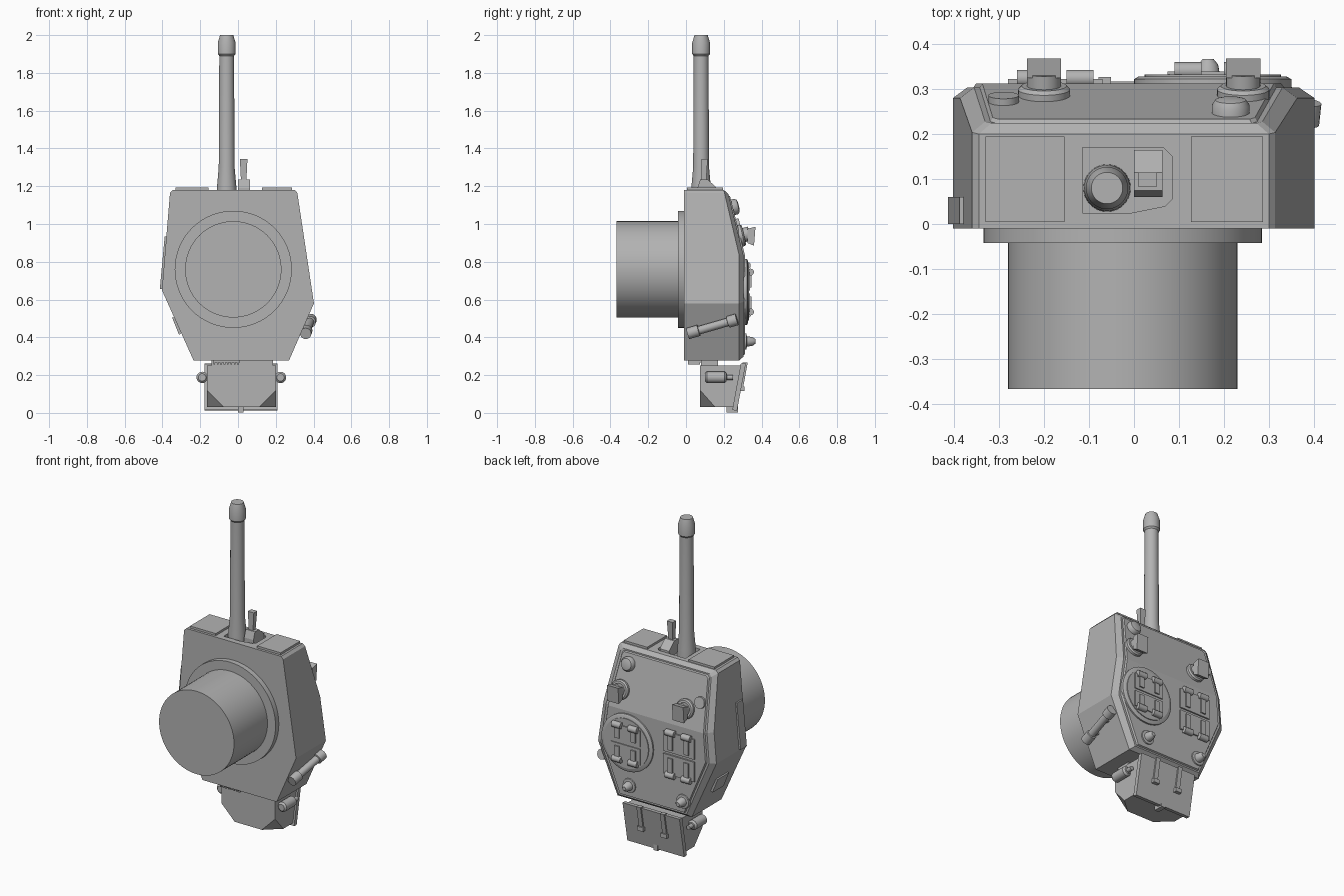
import bpy, bmesh, math
from mathutils import Vector

if "Cube" in bpy.data.objects:
    bpy.data.objects.remove(bpy.data.objects["Cube"])

GREY = (0.45, 0.45, 0.45, 1)
mat = bpy.data.materials.new("armour grey")
mat.use_nodes = True
mat.diffuse_color = GREY
mat.node_tree.nodes["Principled BSDF"].inputs["Base Color"].default_value = GREY


def finish(name, bm, smooth=False):
    bmesh.ops.recalc_face_normals(bm, faces=bm.faces)
    me = bpy.data.meshes.new(name)
    bm.to_mesh(me)
    bm.free()
    ob = bpy.data.objects.new(name, me)
    bpy.context.collection.objects.link(ob)
    me.materials.append(mat)
    if smooth:
        bpy.ops.object.select_all(action='DESELECT')
        ob.select_set(True)
        bpy.context.view_layer.objects.active = ob
        bpy.ops.object.shade_smooth_by_angle(angle=math.radians(35))
    return ob


def hull(name, pts):
    bm = bmesh.new()
    for p in pts:
        bm.verts.new(p)
    bmesh.ops.convex_hull(bm, input=bm.verts)
    bmesh.ops.dissolve_limit(bm, angle_limit=0.01, verts=bm.verts, edges=bm.edges)
    return finish(name, bm)


def box(name, xs, ys, zs):
    return hull(name, [(x, y, z) for x in xs for y in ys for z in zs])


def prism(name, outline, depth):
    """Extrude a 3D outline by a depth vector."""
    return hull(name, [Vector(p) for p in outline] + [Vector(p) + Vector(depth) for p in outline])


def turned(name, start, axis, profile, n=32):
    """Revolve (distance, radius) pairs around an axis from a start point."""
    axis = Vector(axis).normalized()
    rot = axis.to_track_quat('Z', 'Y')
    bm = bmesh.new()
    rings = []
    for d, r in profile:
        rings.append([bm.verts.new(Vector(start) + rot @ Vector(
            (r * math.cos(math.tau * i / n), r * math.sin(math.tau * i / n), d))) for i in range(n)])
    for a, b in zip(rings, rings[1:]):
        for i in range(n):
            j = (i + 1) % n
            bm.faces.new((a[i], a[j], b[j], b[i]))
    bm.faces.new(rings[0])
    bm.faces.new(rings[-1])
    return finish(name, bm, True)


# Armoured shell: outline, bevelled roof edge and raised roof plate
outline = [(-0.345, 1.18), (0.30, 1.18), (0.314, 1.165), (0.363, 0.84), (0.402, 0.58),
           (0.27, 0.277), (-0.235, 0.277), (-0.403, 0.65), (-0.387, 0.84), (-0.36, 1.165)]
KNEE = 0.84


def roof_y(z):
    return 0.28 - max(0, z - KNEE) * 0.235


bm = bmesh.new()
rings = []
for scale_x, scale_z, lift in ((1, 1, None), (1, 1, 0), (0.915, 0.955, 0.024),
                               (0.88, 0.935, 0.024), (0.865, 0.925, 0.033)):
    ring = []
    for x, z in outline:
        y = -0.01 if lift is None else roof_y(z) + lift
        ring.append(bm.verts.new((-0.02 + (x + 0.02) * scale_x, y, 0.73 + (z - 0.73) * scale_z)))
    rings.append(ring)
for a, b in zip(rings, rings[1:]):
    for i in range(len(a)):
        j = (i + 1) % len(a)
        bm.faces.new((a[i], a[j], b[j], b[i]))
bm.faces.new(rings[0])
bm.faces.new(rings[-1][3:9])
bm.faces.new(rings[-1][8:] + rings[-1][:4])
shell = finish("turret_shell", bm)

# Recess around the gun in the front face
recess = [(-0.115, 0.025), (-0.005, 0.025), (0.005, 0.04), (0.07, 0.04), (0.085, 0.055),
          (0.085, 0.15), (0.065, 0.17), (-0.115, 0.17)]
cutter = prism("recess_cutter", [(x, y, 1.15) for x, y in recess], (0, 0, 0.1))
cutter.hide_render = True
cut = shell.modifiers.new("gun_recess", 'BOOLEAN')
cut.operation = 'DIFFERENCE'
cut.object = cutter
bpy.context.view_layer.objects.active = shell
shell.select_set(True)
bpy.ops.object.modifier_apply(modifier=cut.name)
bpy.data.objects.remove(cutter)

# Front armour plates
box("front_plate_right", (-0.33, -0.155), (0.005, 0.195), (1.17, 1.193))
box("front_plate_left", (0.127, 0.287), (0.005, 0.195), (1.17, 1.193))

# Turret ring and basket
turned("turret_ring", (-0.025, 0, 0.76), (0, -1, 0), [(0, 0.31), (0.042, 0.31)], 64)
turned("basket", (-0.025, -0.03, 0.76), (0, -1, 0), [(0, 0.255), (0.337, 0.255)], 64)

# Gun barrel with muzzle collar
turned("gun_barrel", (-0.06, 0.08, 1.14), (0, 0, 1),
       [(0, 0.053), (0.06, 0.051), (0.16, 0.042), (0.75, 0.039), (0.76, 0.047),
        (0.82, 0.047), (0.86, 0.035)])

# Coaxial weapon and its sloped mount
prism("coaxial_mount", [(0, 0.06, 1.14), (0, 0.165, 1.14), (0, 0.165, 1.19),
                        (0, 0.115, 1.235), (0, 0.075, 1.235), (0, 0.06, 1.19)], (0.063, 0, 0))
hull("coaxial_barrel", [(0.03 + s * w, y, z) for s in (-1, 1)
                        for w, z in ((0.013, 1.2), (0.02, 1.345))
                        for y in (0.082, 0.115 if z > 1.3 else 0.105)])

# Roof periscopes, caps and lifting studs
slope = Vector((0, 0.973, 0.229))
for side, x in (("left", 0.243), ("right", -0.2)):
    base = (x, 0.278, 0.935)
    turned("periscope_base_" + side, base, slope, [(0, 0.058), (0.022, 0.058), (0.03, 0.05)])
    turned("periscope_neck_" + side, base, slope, [(0, 0.038), (0.06, 0.038)])
    hull("periscope_head_" + side, [(x + s * 0.038, y, z) for s in (-1, 1)
                                    for y, z in ((0.325, 0.975), (0.368, 0.985),
                                                 (0.325, 0.90), (0.36, 0.885))])
turned("vent_cap", (0.215, 0.235, 1.085), slope,
       [(0, 0.042), (0.03, 0.042), (0.042, 0.034), (0.046, 0.02)])
turned("roof_cap", (-0.29, 0.255, 0.99), slope, [(0, 0.034), (0.032, 0.034)])
for side, x in (("left", 0.165), ("right", -0.2)):
    turned("roof_stud_" + side, (x, 0.30, 0.378), (0, 1, 0),
           [(0, 0.045), (0.02, 0.042), (0.022, 0.028), (0.055, 0.022), (0.067, 0.012)], 20)

# Roof hatches: each has two doors with strap hinges
turned("hatch_ring", (0.175, 0.30, 0.64), (0, 1, 0), [(0, 0.175), (0.022, 0.175), (0.028, 0.165)], 48)
turned("hatch_disc", (0.175, 0.30, 0.64), (0, 1, 0), [(0, 0.152), (0.033, 0.152)], 48)
for hatch, cx, cz, w, h in (("left", 0.175, 0.64, 0.10, 0.105), ("right", -0.175, 0.65, 0.105, 0.13)):
    y0 = 0.333 if hatch == "left" else 0.316
    for end, s in (("front", 1), ("rear", -1)):
        tag = hatch + "_" + end
        box("hatch_door_" + tag, (cx - w, cx + w), (0.30, y0 + 0.006),
            (cz + s * 0.008, cz + s * h))
        for k in (-1, 1):
            x = cx + k * 0.055
            box("hinge_strap_" + tag, (x - 0.016, x + 0.016), (0.31, y0 + 0.014),
                (cz + s * 0.025, cz + s * h))
            turned("hinge_knuckle_" + tag, (x - 0.03, y0 + 0.008, cz + s * h), (1, 0, 0),
                   [(0, 0.019), (0.06, 0.019)], 12)

# Side plates on the right and tube on the left
prism("side_rack", [(-0.36, 0, 0.935), (-0.388, 0, 0.935), (-0.414, 0, 0.655), (-0.38, 0, 0.655)],
      (0, 0.06, 0))
prism("lower_side_plate", [(-0.325, 0.08, 0.505), (-0.349, 0.08, 0.505),
                           (-0.312, 0.08, 0.413), (-0.29, 0.08, 0.43)], (0, 0.11, 0))
start, end = Vector((0.358, 0.01, 0.42)), Vector((0.386, 0.27, 0.495))
length = (end - start).length
turned("side_tube", start, end - start,
       [(0, 0.03), (0.06, 0.03), (0.062, 0.022), (length - 0.052, 0.022),
        (length - 0.05, 0.031), (length, 0.031)], 20)
for t in (0.3, 0.7):
    p = start.lerp(end, t)
    box("tube_bracket", (p.x - 0.05, p.x), (p.y - 0.012, p.y + 0.012), (p.z - 0.012, p.z + 0.012))

# Rear stowage bin with cut lower corners
bin_points = []
for x, inward in ((-0.165, 1), (0.2, -1)):
    bin_points += [(x, 0.075, 0.25), (x, 0.29, 0.25), (x, 0.25, 0.03), (x, 0.075, 0.12),
                   (x, 0.155, 0.03), (x + inward * 0.09, 0.075, 0.03)]
hull("stowage_bin", bin_points)
prism("bin_lid", [(-0.177, 0.29, 0.26), (-0.177, 0.317, 0.262), (-0.177, 0.27, 0.012),
                  (-0.177, 0.245, 0.015)], (0.387, 0, 0))
box("bin_mount", (-0.14, 0.185), (0.08, 0.17), (0.24, 0.285))
box("bin_latch", (0, 0.03), (0.215, 0.275), (0.003, 0.04))
for x in (0.095, -0.065):
    prism("lid_strap", [(x - 0.014, 0.30, 0.268), (x - 0.014, 0.327, 0.268),
                        (x - 0.014, 0.299, 0.115), (x - 0.014, 0.285, 0.115)], (0.028, 0, 0))
    box("strap_buckle", (x - 0.02, x + 0.02), (0.285, 0.311), (0.115, 0.14))

# Canisters either side of the bin
for side, x in (("left", 0.225), ("right", -0.19)):
    turned("canister_" + side, (x, 0.10, 0.188), (0, 1, 0),
           [(0, 0.02), (0.01, 0.03), (0.105, 0.03), (0.115, 0.02), (0.116, 0.013), (0.15, 0.013)], 20)

# Ribbed grille under the rear edge
box("grille_base", (-0.13, 0.01), (0.01, 0.09), (0.268, 0.285))
for i in range(8):
    x = -0.13 + i * 0.018
    box("grille_rib", (x, x + 0.009), (0.01, 0.075), (0.256, 0.27))
